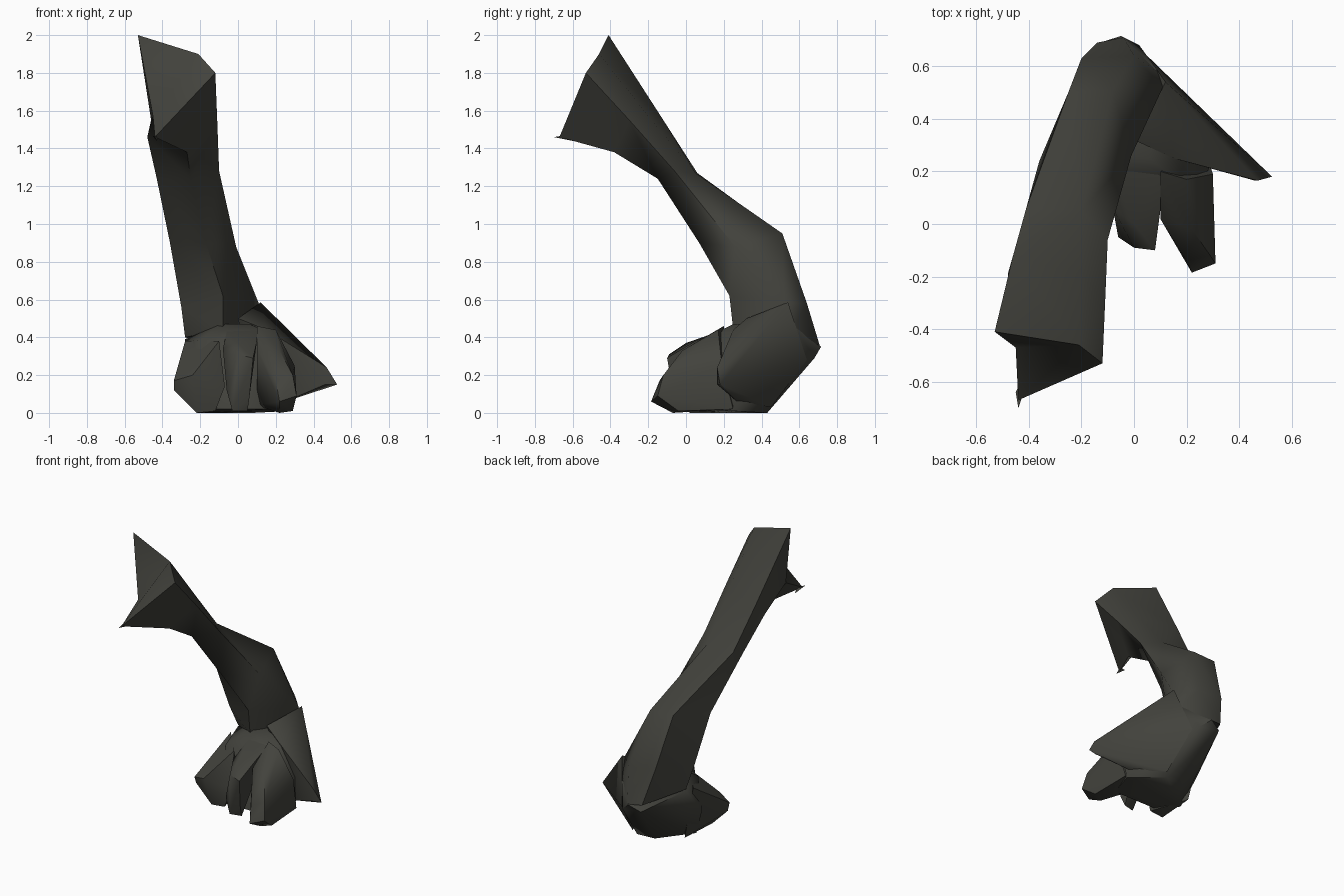
import bpy, bmesh, math

mat = bpy.data.materials.new("dark_olive_grey")
mat.diffuse_color = (0.055, 0.055, 0.046, 1)


def finish(name, bm, angle):
    bmesh.ops.recalc_face_normals(bm, faces=bm.faces)
    me = bpy.data.meshes.new(name)
    bm.to_mesh(me)
    bm.free()
    ob = bpy.data.objects.new(name, me)
    bpy.context.collection.objects.link(ob)
    me.materials.append(mat)
    bpy.ops.object.select_all(action='DESELECT')
    ob.select_set(True)
    bpy.context.view_layer.objects.active = ob
    bpy.ops.object.shade_smooth_by_angle(angle=math.radians(angle))


def loft(name, rings, angle=65):
    bm = bmesh.new()
    vs = [[bm.verts.new(p) for p in r] for r in rings]
    n = len(rings[0])
    for a, b in zip(vs, vs[1:]):
        for i in range(n):
            j = (i + 1) % n
            bm.faces.new((a[i], a[j], b[j], b[i]))
    bm.faces.new(vs[0])
    bm.faces.new(vs[-1])
    bmesh.ops.triangulate(bm, faces=bm.faces)
    finish(name, bm, angle)


def hull(name, pts, angle=55):
    bm = bmesh.new()
    for p in pts:
        bm.verts.new(p)
    res = bmesh.ops.convex_hull(bm, input=bm.verts)
    loose = [v for v in bm.verts if not v.link_faces]
    bmesh.ops.delete(bm, geom=loose, context='VERTS')
    finish(name, bm, angle)


# Limb: each ring is left, back left, back right, right, front
loft("limb", [
    [(-.45, -.47, 1.57), (-.53, -.41, 2.0), (-.21, -.46, 1.9), (-.12, -.53, 1.8), (-.44, -.67, 1.46)],
    [(-.48, -.19, 1.46), (-.46, -.12, 1.55), (-.2, -.19, 1.56), (-.11, -.3, 1.55), (-.27, -.38, 1.38)],
    [(-.43, -.02, 1.24), (-.41, .06, 1.27), (-.2, .05, 1.27), (-.1, -.06, 1.28), (-.25, -.15, 1.24)],
    [(-.36, .24, .9), (-.25, .5, .95), (-.08, .51, .95), (-.01, .26, .88), (-.17, .07, .9)],
    [(-.3, .33, .56), (-.2, .63, .6), (0, .64, .58), (.11, .52, .58), (-.08, .23, .62)],
    [(-.28, .4, .4), (-.14, .69, .36), (-.04, .71, .35), (.1, .57, .45), (-.08, .25, .44)],
])

# Thin spike at the upper end
hull("upper_spike", [(-.44, -.7, 1.46), (-.45, -.64, 1.465), (-.42, -.64, 1.47), (-.43, -.6, 1.44)])

# Palm and heel
hull("palm", [
    (-.13, .69, .31), (-.05, .715, .35), (.02, .68, .29), (.1, .57, .46),
    (-.28, .4, .39), (-.1, .27, .47), (.06, .25, .47), (-.2, .15, .38),
    (.18, .15, .42), (.29, .22, .25), (-.3, .25, .2), (-.22, .2, 0),
    (-.05, .42, 0), (.08, .43, 0), (.27, .25, .01), (-.15, .05, .02), (.2, .05, .02)])

# Fingers and thumb
hull("left_finger", [
    (-.34, 0, .17), (-.34, .02, .12), (-.24, -.04, .2), (-.22, .02, 0), (-.12, .02, .01),
    (-.28, .32, .38), (-.1, .1, .38), (-.07, .03, .14), (-.2, .3, 0)])
hull("middle_finger", [
    (0, -.09, .31), (.08, -.1, .29), (-.06, -.05, .12), (.06, -.06, .08), (-.03, -.05, .01),
    (.05, -.03, .01), (-.08, .06, .34), (0, 0, .37), (.1, .05, .38), (-.06, .2, .43), (.1, .2, .44)])
hull("right_finger", [
    (.22, -.185, .06), (.31, -.15, .09), (.2, -.14, .17), (.29, -.12, .2), (.22, -.07, 0),
    (.29, -.04, .01), (.1, .02, .34), (.22, -.02, .33), (.1, .2, .46), (.2, .17, .44),
    (.3, .19, .25), (.28, .25, .02), (.1, .1, .04)])
hull("thumb", [
    (.525, .18, .15), (.47, .165, .24), (.46, .165, .15), (.12, .54, .585), (.0, .32, .5),
    (.05, .64, .28), (.25, .27, .06), (.1, .45, .03), (.15, .25, .44)])
